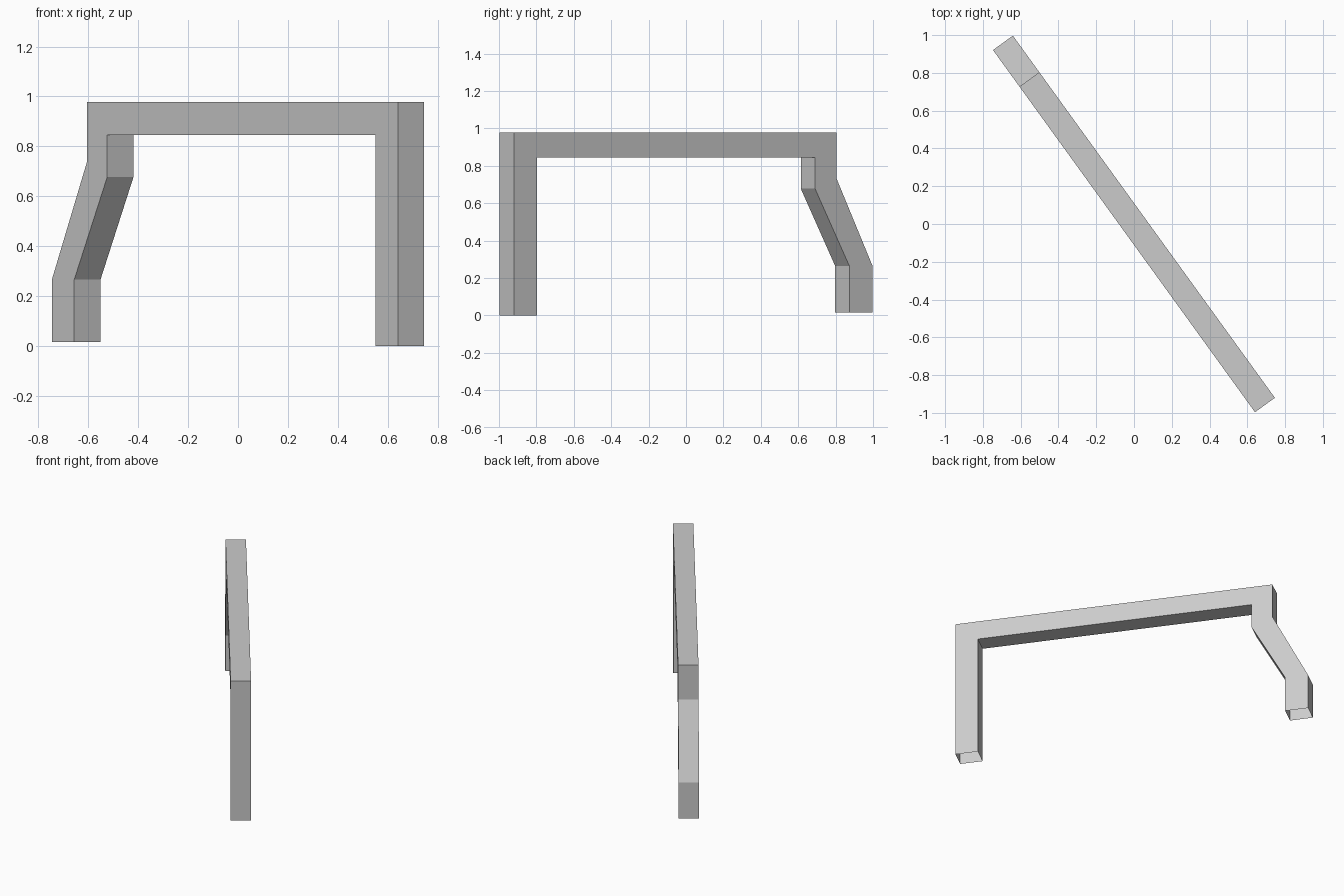
import bpy, bmesh
from mathutils import Vector

cube = bpy.data.objects.get("Cube")
if cube:
    bpy.data.objects.remove(cube, do_unlink=True)

grey = bpy.data.materials.new("light grey")
grey.use_nodes = True
grey.diffuse_color = (0.6, 0.6, 0.6, 1)
grey.node_tree.nodes["Principled BSDF"].inputs["Base Color"].default_value = grey.diffuse_color

# Frame outline: (distance along the beam, height)
outline = [
    (1.183, 0), (1.183, 0.977), (-0.945, 0.977), (-0.945, 0.735),
    (-1.184, 0.265), (-1.184, 0.015), (-1.031, 0.015), (-1.031, 0.265),
    (-0.805, 0.677), (-0.805, 0.845), (1.032, 0.845), (1.032, 0),
]
along = Vector((0.586, -0.81, 0))
across = Vector((0.81, 0.586, 0))
half_width = 0.065

# Diagonal frame, extruded across its width
bm = bmesh.new()
face = bm.faces.new([bm.verts.new(along * s - across * half_width + Vector((0, 0, z)))
                     for s, z in outline])
new = bmesh.ops.extrude_face_region(bm, geom=[face], use_keep_orig=True)["geom"]
bmesh.ops.translate(bm, vec=across * 2 * half_width,
                    verts=[g for g in new if isinstance(g, bmesh.types.BMVert)])
bmesh.ops.recalc_face_normals(bm, faces=bm.faces)

# Open leg ends
feet = [f for f in bm.faces if f.normal.z < -0.9 and f.calc_center_median().z < 0.1]
bmesh.ops.delete(bm, geom=feet, context="FACES")

mesh = bpy.data.meshes.new("bent_leg_frame")
bm.to_mesh(mesh)
bm.free()
mesh.materials.append(grey)
frame = bpy.data.objects.new("bent_leg_frame", mesh)
bpy.context.collection.objects.link(frame)
